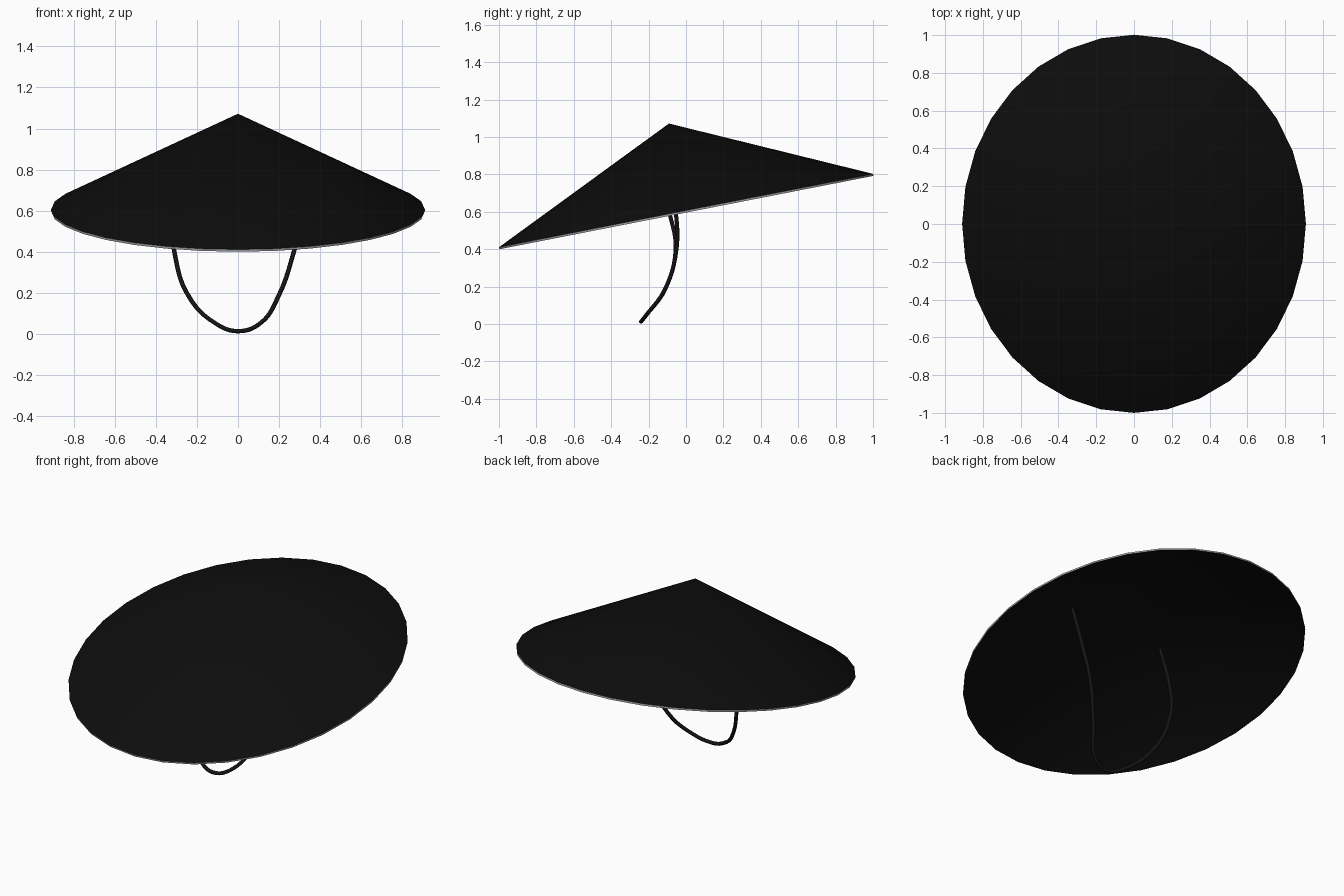
import bpy, bmesh
from math import sin, cos, pi, radians
from mathutils import Matrix

if "Cube" in bpy.data.objects:
    bpy.data.objects.remove(bpy.data.objects["Cube"])


def material(name, rgb):
    m = bpy.data.materials.new(name)
    m.diffuse_color = (*rgb, 1)
    m.use_nodes = True
    m.node_tree.nodes["Principled BSDF"].inputs["Base Color"].default_value = m.diffuse_color
    return m


black = material("black_straw", (0.004, 0.004, 0.004))
grey = material("grey_edge", (0.35, 0.35, 0.35))
cord = material("black_cord", (0.007, 0.007, 0.007))

# Hat: thin hollow elliptical cone, tilted forward
SIDES, HEIGHT, THICK = 32, 0.474, 0.011
RX, RY = 0.91, 1.019
bm = bmesh.new()


def shell(drop):
    tip = bm.verts.new((0, 0, HEIGHT - drop))
    ring = [bm.verts.new((RX * cos(2 * pi * i / SIDES), RY * sin(2 * pi * i / SIDES), -drop))
            for i in range(SIDES)]
    return tip, ring


top, outer = shell(0)
under, inner = shell(THICK)
for i in range(SIDES):
    j = (i + 1) % SIDES
    bm.faces.new((top, outer[i], outer[j]))
    bm.faces.new((under, inner[j], inner[i]))
    edge = bm.faces.new((outer[i], inner[i], inner[j], outer[j]))
    edge.material_index = 1
bm.transform(Matrix.Translation((0, 0, 0.607)) @ Matrix.Rotation(radians(11.1), 4, 'X'))
me = bpy.data.meshes.new("conical_hat")
bm.to_mesh(me)
bm.free()
me.materials.append(black)
me.materials.append(grey)
hat = bpy.data.objects.new("conical_hat", me)
bpy.context.collection.objects.link(hat)
bpy.context.view_layer.objects.active = hat
hat.select_set(True)
bpy.ops.object.shade_smooth_by_angle(angle=radians(30))

# Chin strap: round cord hanging from the inside of the cone
path = [(-0.325, -0.16, 0.87), (-0.335, -0.09, 0.60), (-0.312, -0.055, 0.41),
        (-0.25, -0.105, 0.20), (-0.10, -0.215, 0.045), (0, -0.24, 0.013),
        (0.10, -0.215, 0.045), (0.20, -0.11, 0.19), (0.275, -0.05, 0.41),
        (0.325, -0.055, 0.60), (0.36, -0.10, 0.85)]
cu = bpy.data.curves.new("chin_strap", 'CURVE')
cu.dimensions = '3D'
cu.bevel_depth = 0.011
cu.bevel_resolution = 2
cu.resolution_u = 5
cu.use_fill_caps = True
sp = cu.splines.new('BEZIER')
sp.bezier_points.add(len(path) - 1)
for p, co in zip(sp.bezier_points, path):
    p.co = co
    p.handle_left_type = p.handle_right_type = 'AUTO'
cu.materials.append(cord)
strap = bpy.data.objects.new("chin_strap", cu)
bpy.context.collection.objects.link(strap)
